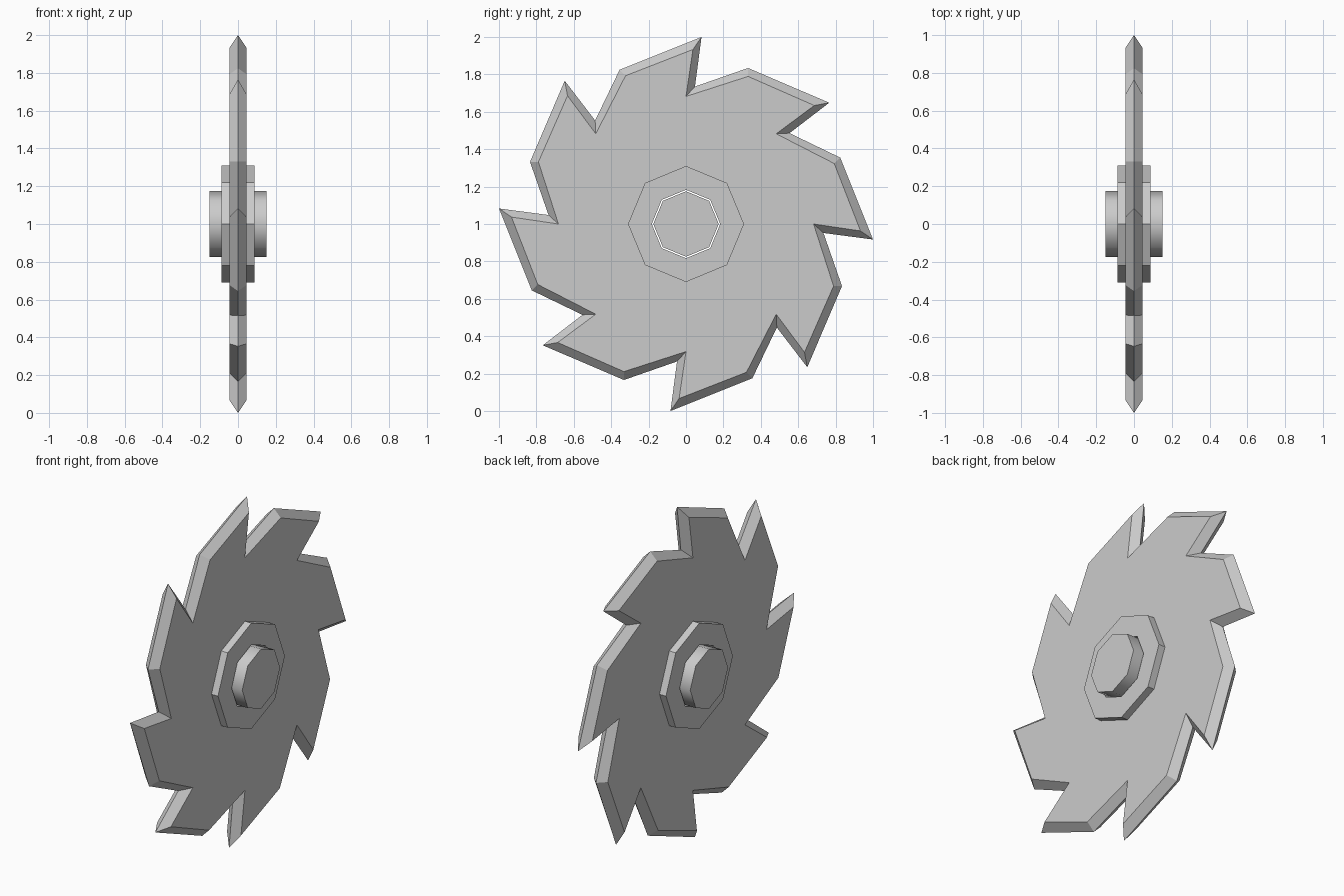
import bpy, bmesh
from math import radians, sin, cos

cube = bpy.data.objects.get("Cube")
if cube:
    bpy.data.objects.remove(cube, do_unlink=True)

SIDES = 8
STEP = radians(360 / SIDES)
CENTRE_Z = 1.0

steel = bpy.data.materials.new("steel_grey")
steel.use_nodes = True
GREY = (0.6, 0.6, 0.6, 1)
steel.diffuse_color = GREY
steel.node_tree.nodes["Principled BSDF"].inputs["Base Color"].default_value = GREY


def ring(bm, x, points):
    """Repeat a (y, z) pattern around the x axis, one vertex list per step."""
    rows = []
    for i in range(SIDES):
        c, s = cos(i * STEP), sin(i * STEP)
        rows.append([bm.verts.new((x, y * c + z * s, z * c - y * s + CENTRE_Z))
                     for y, z in points])
    return rows


def loop(rows):
    return [v for row in rows for v in row]


def bridge(bm, a, b):
    for i in range(len(a)):
        j = (i + 1) % len(a)
        bm.faces.new((a[i], a[j], b[j], b[i]))


def finish(bm, name):
    bmesh.ops.recalc_face_normals(bm, faces=bm.faces)
    mesh = bpy.data.meshes.new(name)
    bm.to_mesh(mesh)
    bm.free()
    mesh.materials.append(steel)
    obj = bpy.data.objects.new(name, mesh)
    bpy.context.collection.objects.link(obj)
    return obj


# Toothed blade: each tooth pattern is tip, valley, shoulder
EDGE = [(0.083, 1.0), (0.048, 0.735), (0.332, 0.834)]
FACE = [(0.037, 0.933), (0.0, 0.682), (0.332, 0.789)]
bm = bmesh.new()
ridge = loop(ring(bm, 0, EDGE))
inner_loops = []
for x in (-0.045, 0.045):
    outer = ring(bm, x, FACE)
    inner = loop(ring(bm, x, [(0, 0.25)]))
    bridge(bm, ridge, loop(outer))
    for i in range(SIDES):
        j = (i + 1) % SIDES
        bm.faces.new((inner[i], outer[i][1], outer[i][2],
                      outer[j][0], outer[j][1], inner[j]))
    inner_loops.append(inner)
bridge(bm, *inner_loops)
finish(bm, "saw_blade")

# Octagonal hub with a bore through it
bm = bmesh.new()
section = [(-0.087, 0.31), (0.087, 0.31), (0.087, 0.183), (-0.087, 0.183)]
loops = [loop(ring(bm, x, [(0, r)])) for x, r in section]
for k in range(len(loops)):
    bridge(bm, loops[k], loops[(k + 1) % len(loops)])
finish(bm, "hub")

# Axle, slightly narrower than the bore
bm = bmesh.new()
ends = [loop(ring(bm, x, [(0, 0.175)])) for x in (-0.15, 0.15)]
bridge(bm, *ends)
for end in ends:
    bm.faces.new(end)
axle = finish(bm, "axle")
bpy.ops.object.select_all(action="DESELECT")
axle.select_set(True)
bpy.context.view_layer.objects.active = axle
bpy.ops.object.shade_smooth_by_angle(angle=radians(50))
